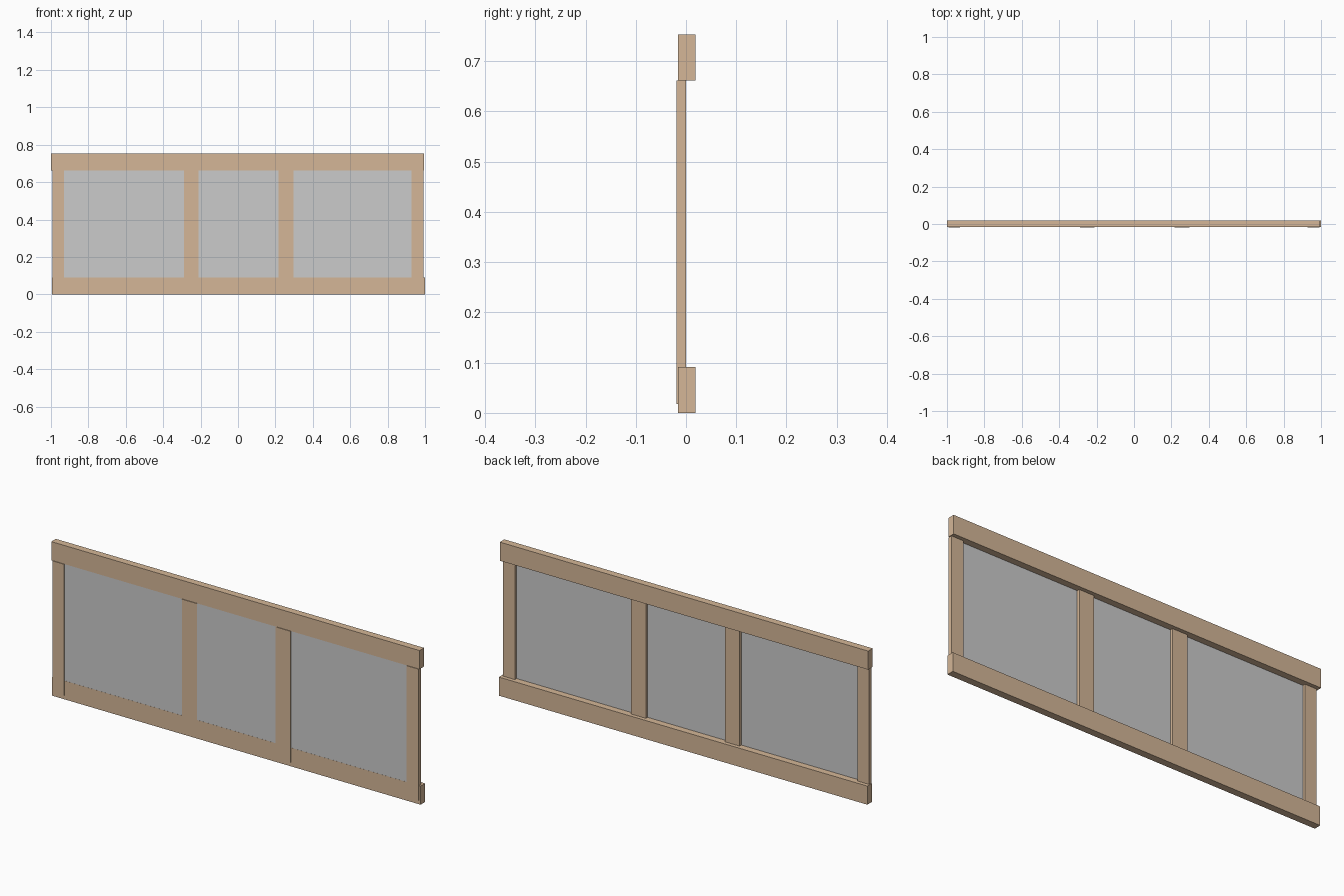
import bpy

if "Cube" in bpy.data.objects:
    bpy.data.objects.remove(bpy.data.objects["Cube"])

wood = bpy.data.materials.new("wood")
wood.diffuse_color = (0.66, 0.47, 0.31, 1)
wood.use_nodes = True
wood.node_tree.nodes["Principled BSDF"].inputs["Base Color"].default_value = wood.diffuse_color


def box(name, x, y, z, mat=None):
    """Box from (min, max) ranges on each axis."""
    bpy.ops.mesh.primitive_cube_add(size=1)
    ob = bpy.context.object
    ob.name = name
    ob.location = [(a + b) / 2 for a, b in (x, y, z)]
    ob.scale = [b - a for a, b in (x, y, z)]
    bpy.ops.object.transform_apply(location=True, rotation=False, scale=True)
    if mat:
        ob.data.materials.append(mat)
    return ob


# long rails, very slightly staggered end to end
RAIL_Y = (-0.016, 0.019)
box("top_rail", (-1.0, 0.995), RAIL_Y, (0.662, 0.753), wood)
box("bottom_rail", (-0.995, 1.0), RAIL_Y, (0.0, 0.091), wood)

# upright posts, standing slightly proud of the rails at the front
posts = [(-0.992, -0.929), (-0.290, -0.210), (0.217, 0.297), (0.927, 0.991)]
for i, x in enumerate(posts):
    box(f"post_{i + 1}", x, (-0.019, 0.0), (0.018, 0.662), wood)

# thin infill panels between neighbouring posts
for i, (left, right) in enumerate(zip(posts, posts[1:])):
    box(f"panel_{i + 1}", (left[1], right[0]), (-0.0155, -0.0135), (0.091, 0.662))
